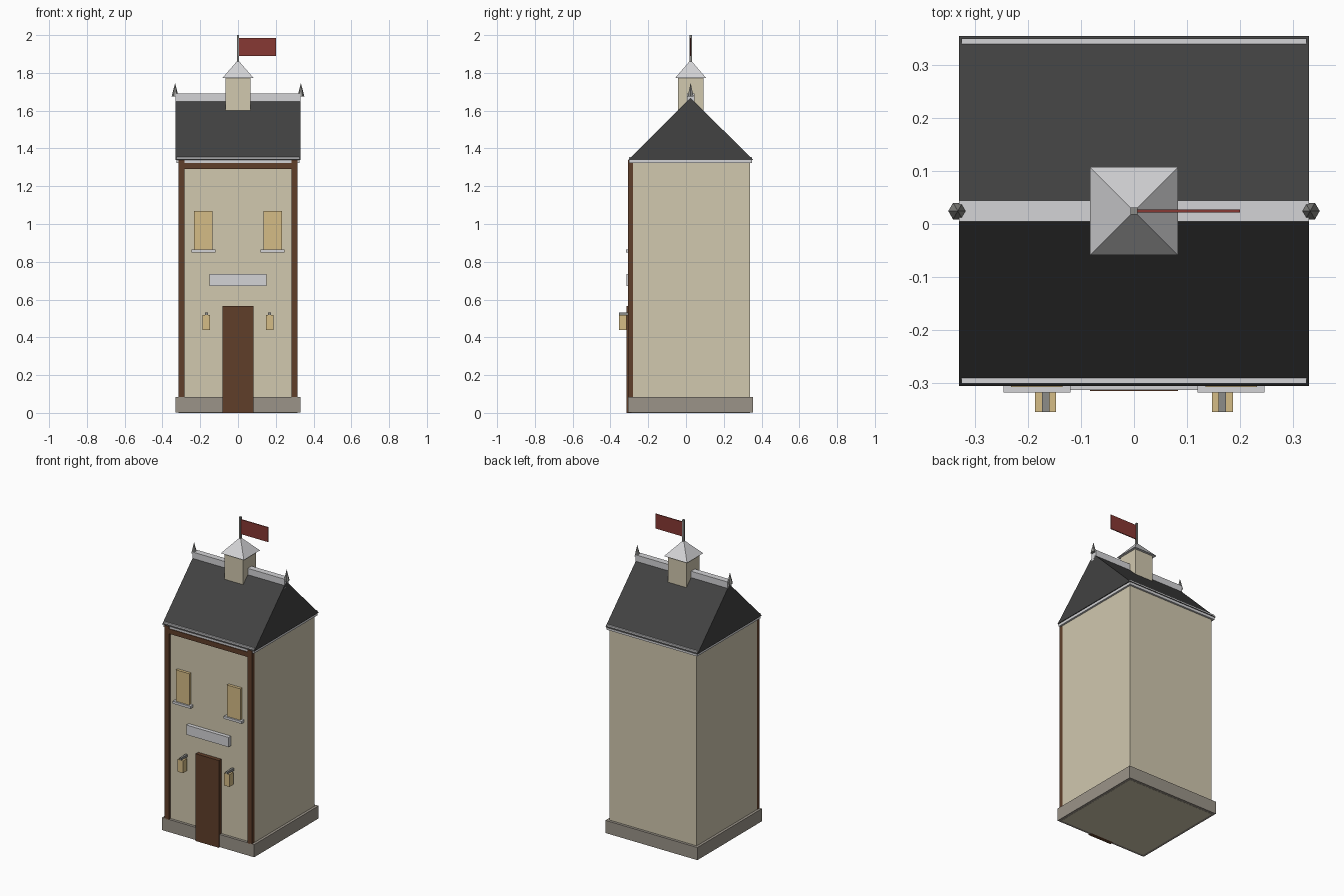
import bpy, bmesh, math

if "Cube" in bpy.data.objects:
    bpy.data.objects.remove(bpy.data.objects["Cube"])

CY = 0.0245  # depth centre of the house


def material(name, rgb):
    m = bpy.data.materials.new(name)
    lin = [(c / 255 / 12.92) if c < 11 else ((c / 255 + 0.055) / 1.055) ** 2.4 for c in rgb]
    m.diffuse_color = (*lin, 1)
    m.use_nodes = True
    m.node_tree.nodes["Principled BSDF"].inputs["Base Color"].default_value = m.diffuse_color
    return m


WALL = material("cream_wall", (209, 200, 175))
LIGHT = material("pale_trim", (212, 212, 214))
WOOD = material("brown_wood", (96, 63, 42))
GLOW = material("warm_yellow", (213, 188, 134))
STONE = material("grey_stone", (155, 148, 137))
ROOF = material("dark_slate", (66, 66, 66))
METAL = material("grey_metal", (140, 140, 137))
RED = material("red_cloth", (135, 56, 51))


def finish(name, bm, mat):
    bmesh.ops.recalc_face_normals(bm, faces=bm.faces)
    me = bpy.data.meshes.new(name)
    bm.to_mesh(me)
    bm.free()
    me.materials.append(mat)
    ob = bpy.data.objects.new(name, me)
    bpy.context.collection.objects.link(ob)
    return ob


def box(name, mat, x, y, z):
    """Box from (min, max) ranges along each axis."""
    bm = bmesh.new()
    bmesh.ops.create_cube(bm, size=1)
    for v in bm.verts:
        v.co = [r[0] if c < 0 else r[1] for r, c in zip((x, y, z), v.co)]
    return finish(name, bm, mat)


def cone(name, mat, sides, radius, x, z0, z1, turn=0):
    """Pointed cone or pyramid standing on the ridge line."""
    bm = bmesh.new()
    ring = [bm.verts.new((x + radius * math.cos(turn + math.tau * i / sides),
                          CY + radius * math.sin(turn + math.tau * i / sides), z0))
            for i in range(sides)]
    tip = bm.verts.new((x, CY, z1))
    bm.faces.new(ring)
    for i in range(sides):
        bm.faces.new((ring[i], ring[(i + 1) % sides], tip))
    return finish(name, bm, mat)


def around(half):
    return (CY - half, CY + half)


# Main block, plinth and cornice
box("walls", WALL, (-0.314, 0.314), around(0.314), (0, 1.34))
box("plinth", STONE, (-0.331, 0.331), around(0.331), (0.001, 0.083))
box("cornice", LIGHT, (-0.326, 0.326), around(0.326), (1.322, 1.354))

# Gable roof prism
bm = bmesh.new()
ends = [[bm.verts.new((x, CY + y, z)) for y, z in ((-0.331, 1.339), (0.331, 1.339), (0, 1.668))]
        for x in (-0.331, 0.331)]
for e in ends:
    bm.faces.new(e)
for i in range(3):
    j = (i + 1) % 3
    bm.faces.new((ends[0][i], ends[0][j], ends[1][j], ends[1][i]))
finish("roof", bm, ROOF)
box("ridge_cap", LIGHT, (-0.331, 0.331), around(0.0195), (1.63, 1.69))

# Turret, flagpole and flag
box("turret", WALL, (-0.067, 0.067), around(0.067), (1.56, 1.773))
cone("turret_roof", LIGHT, 4, 0.083 * math.sqrt(2), 0, 1.772, 1.868, math.pi / 4)
box("flagpole", METAL, (-0.0065, 0.0065), around(0.0065), (1.84, 2.0))
box("flag", RED, (0.005, 0.2), around(0.003), (1.89, 1.985))

# Front timber frame, door and sign board
box("top_beam", WOOD, (-0.3, 0.3), (-0.306, -0.28), (1.29, 1.322))
box("door", WOOD, (-0.083, 0.083), (-0.316, -0.28), (0, 0.567))
box("sign_board", LIGHT, (-0.152, 0.152), (-0.314, -0.28), (0.672, 0.735))

# Parts repeated left and right
for side, s in (("left", -1), ("right", 1)):
    def span(a, b):
        return tuple(sorted((s * a, s * b)))
    box(side + "_corner_post", WOOD, span(0.282, 0.315), (-0.3065, -0.28), (0.08, 1.338))
    box(side + "_window", GLOW, span(0.135, 0.232), (-0.308, -0.28), (0.86, 1.07))
    box(side + "_window_sill", LIGHT, span(0.12, 0.247), (-0.318, -0.28), (0.85, 0.866))
    box(side + "_lantern", GLOW, span(0.147, 0.187), (-0.355, -0.315), (0.438, 0.518))
    box(side + "_lantern_bracket", METAL, span(0.16, 0.174), (-0.355, -0.28), (0.516, 0.532))
    cone(side + "_finial", METAL, 6, 0.018, s * 0.333, 1.676, 1.747)
